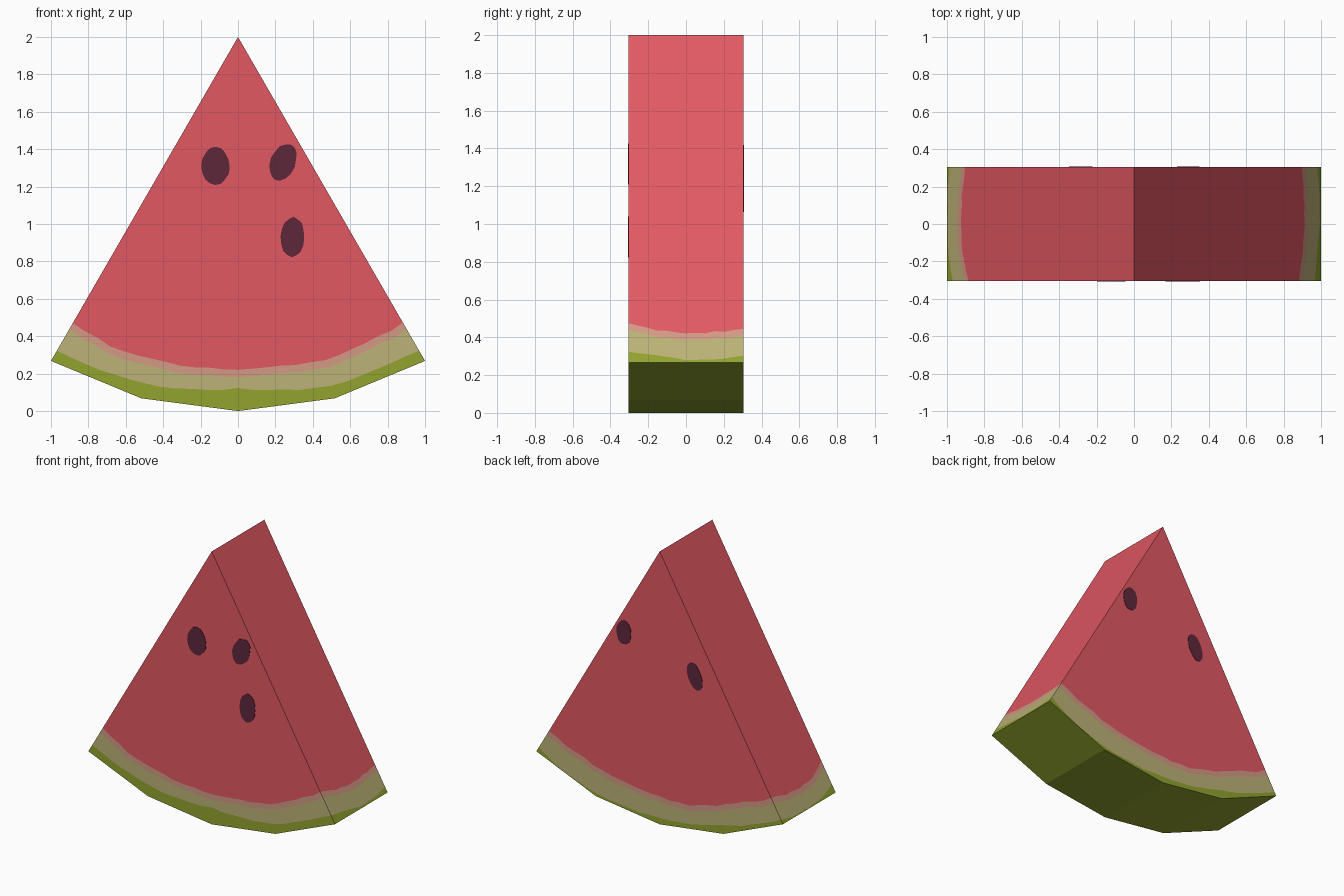
import bpy, bmesh, math, random

if "Cube" in bpy.data.objects:
    bpy.data.objects.remove(bpy.data.objects["Cube"])

random.seed(4)
R, H, APEX = 2.0, 0.305, 2.0        # slice radius, half thickness, tip height
NF, NS = 24, 12                     # columns across cut faces and across sides


def material(name, hexcol):
    lin = []
    for i in (0, 2, 4):
        c = int(hexcol[i:i + 2], 16) / 255
        lin.append(c / 12.92 if c < 0.04045 else ((c + 0.055) / 1.055) ** 2.4)
    m = bpy.data.materials.new(name)
    m.diffuse_color = (*lin, 1)
    m.use_nodes = True
    m.node_tree.nodes["Principled BSDF"].inputs["Base Color"].default_value = m.diffuse_color
    return m


flesh = material("red flesh", "e25862")
blush = material("pink blush", "D49A84")
pale = material("pale rind", "BCB277")
green = material("green rind", "92A32F")
seed_mat = material("dark seed", "5F273B")


def make_object(name, bm, mats):
    bmesh.ops.recalc_face_normals(bm, faces=bm.faces)
    me = bpy.data.meshes.new(name)
    bm.to_mesh(me)
    bm.free()
    for m in mats:
        me.materials.append(m)
    ob = bpy.data.objects.new(name, me)
    bpy.context.collection.objects.link(ob)
    return ob


def sample(keys, t):
    f = t * (len(keys) - 1)
    i = min(int(f), len(keys) - 2)
    return keys[i] + (keys[i + 1] - keys[i]) * (f - i)


def rim(a):
    """Distance from the tip to the four-sided outer rim."""
    local = a % math.radians(15)
    return R * math.cos(math.radians(7.5)) / math.cos(local - math.radians(7.5))


# Band radii around the slice: (flesh edge, green edge) for front, right, back, left
A = math.radians(30)
sides = [
    (NF, lambda t: (-A + 2 * A * t, -H),
     [1.77, 1.785, 1.785, 1.778, 1.775, 1.772, 1.785, 1.772, 1.767],
     [1.94, 1.925, 1.92, 1.90, 1.88, 1.905, 1.93, 1.925, 1.935]),
    (NS, lambda t: (A, -H + 2 * H * t),
     [1.767, 1.80, 1.825, 1.815, 1.80],
     [1.935, 1.96, 1.985, 1.985, 1.96]),
    (NF, lambda t: (A - 2 * A * t, H),
     [1.80, 1.785, 1.79, 1.79, 1.80, 1.81, 1.80, 1.79, 1.81],
     [1.96, 1.98, 1.975, 1.965, 1.955, 1.95, 1.94, 1.95, 1.97]),
    (NS, lambda t: (-A, H - 2 * H * t),
     [1.81, 1.84, 1.855, 1.83, 1.77],
     [1.97, 1.993, 1.993, 1.985, 1.94]),
]

# Slice: rays run from the tip ridge to the rim, all the way round
bm = bmesh.new()
tips, rays = {}, []
for n, place, f_keys, g_keys in sides:
    for k in range(n):
        a, y = place(k / n)
        out = rim(a)
        f = sample(f_keys, k / n) + random.uniform(-.006, .006)
        g = min(sample(g_keys, k / n) + random.uniform(-.004, .004), out - 0.003)
        yk = round(y, 4)
        if yk not in tips:
            tips[yk] = bm.verts.new((0, y, APEX))
        rays.append([tips[yk]] + [
            bm.verts.new((r * math.sin(a), y, APEX - r * math.cos(a)))
            for r in (f, f + 0.04, g, out)])

for i, p in enumerate(rays):
    q = rays[(i + 1) % len(rays)]
    for b in range(4):
        loop = list(dict.fromkeys((p[b], p[b + 1], q[b + 1], q[b])))
        bm.faces.new(loop).material_index = b

# Outer skin: join the front rim to the back rim
n = len(rays)
for i in range(NF):
    j = NF + NS + NF - i
    loop = [rays[i][4], rays[i + 1][4]]
    if i == NF - 1:
        loop += [rays[k][4] for k in range(NF + 1, NF + NS)]
    loop += [rays[j - 1][4], rays[j][4]]
    if i == 0:
        loop += [rays[k][4] for k in range(j + 1, n)]
    bm.faces.new(loop).material_index = 3
make_object("melon_slice", bm, [flesh, blush, pale, green])


# Seeds: thin oval plates on both cut faces (tilt leans the top towards +x)
def seed(name, x, z, w, h, tilt, side):
    bm = bmesh.new()
    ring = []
    for k in range(16):
        t = 2 * math.pi * k / 16
        s = random.uniform(.97, 1.04)
        u, v = w * s * math.cos(t), h * s * math.sin(t)
        ring.append(bm.verts.new((x + u * math.cos(tilt) + v * math.sin(tilt), side * (H - 0.002),
                                  z - u * math.sin(tilt) + v * math.cos(tilt))))
    face = bm.faces.new(ring)
    ext = bmesh.ops.extrude_face_region(bm, geom=[face])
    for v in ext["geom"]:
        if isinstance(v, bmesh.types.BMVert):
            v.co.y += side * 0.005
    make_object(name, bm, [seed_mat])


seed("front_seed_left", -.12, 1.31, .075, .10, 0, -1)
seed("front_seed_right", .24, 1.33, .066, .102, .4, -1)
seed("front_seed_lower", .292, .93, .063, .106, .05, -1)
seed("back_seed_upper", .29, 1.33, .06, .088, 0, 1)
seed("back_seed_lower", -.285, 1.16, .056, .10, .35, 1)
